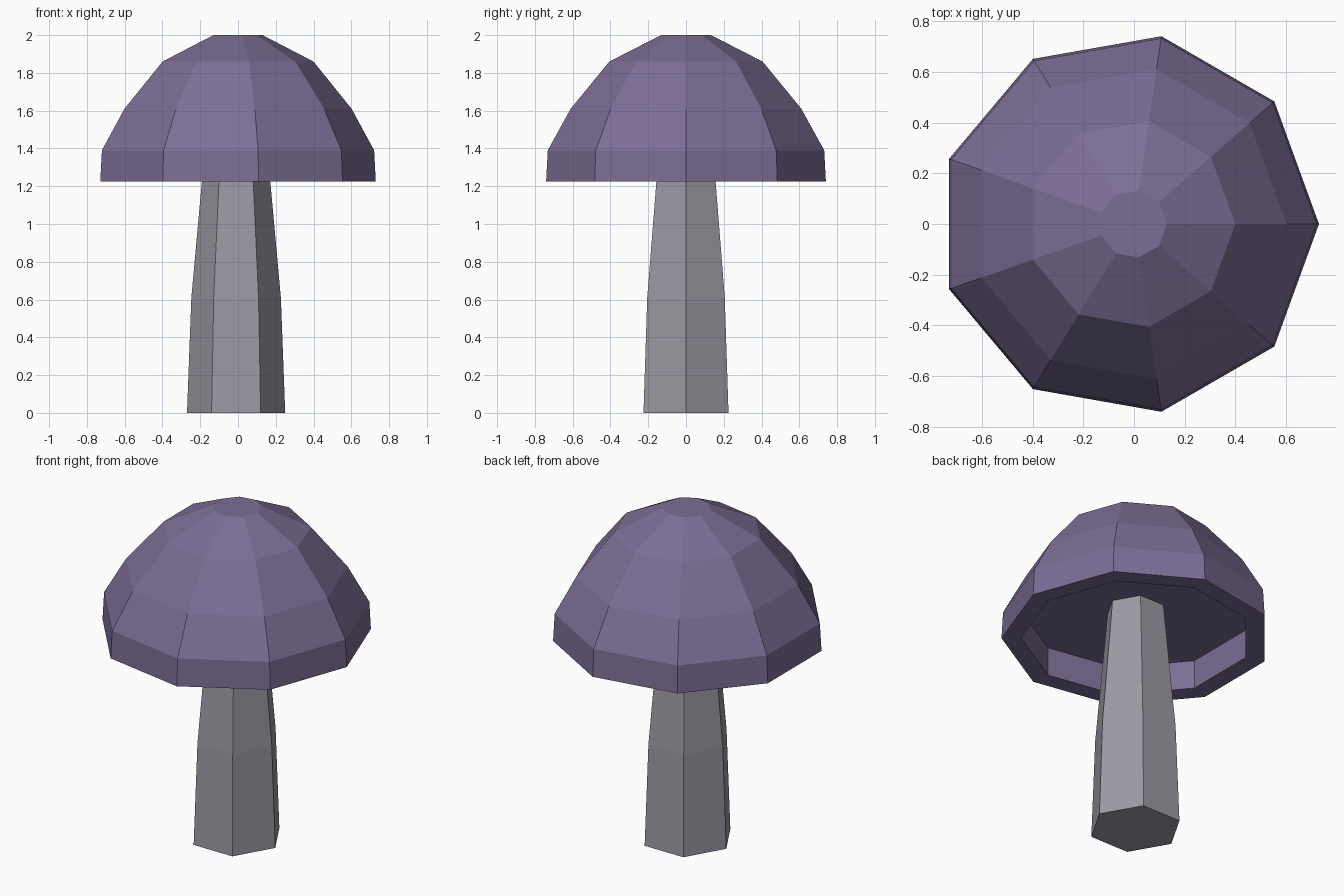
import bpy
import bmesh
from math import cos, sin, tau

if "Cube" in bpy.data.objects:
    bpy.data.objects.remove(bpy.data.objects["Cube"])


def material(name, rgb):
    mat = bpy.data.materials.new(name)
    mat.diffuse_color = (*rgb, 1.0)
    mat.use_nodes = True
    mat.node_tree.nodes["Principled BSDF"].inputs["Base Color"].default_value = mat.diffuse_color
    return mat


def loft(name, sides, profile, mat, shift):
    """Stack polygon rings of (radius, z); shift(radius) gives the x centre."""
    bm = bmesh.new()
    rings = [[bm.verts.new((r * cos(tau * i / sides) + shift(r),
                            r * sin(tau * i / sides), z))
              for i in range(sides)] for r, z in profile]
    for low, high in zip(rings, rings[1:]):
        for i in range(sides):
            j = (i + 1) % sides
            bm.faces.new((low[i], low[j], high[j], high[i]))
    bm.faces.new(rings[0])
    bm.faces.new(rings[-1])
    bmesh.ops.recalc_face_normals(bm, faces=bm.faces)
    mesh = bpy.data.meshes.new(name)
    bm.to_mesh(mesh)
    bm.free()
    mesh.materials.append(mat)
    obj = bpy.data.objects.new(name, mesh)
    bpy.context.collection.objects.link(obj)
    return obj


# Six-sided stem, narrowing upward to the recessed ceiling of the cap
loft("stem", 6, [(0.26, 0.0), (0.237, 0.61), (0.165, 1.402)],
     material("stem_grey", (0.34, 0.32, 0.37)), lambda r: -0.01)

# Nine-sided cap: recessed underside, flat rim, faceted dome
cap_profile = [(0.641, 1.40), (0.641, 1.225),
               (0.752, 1.225), (0.743, 1.39), (0.62, 1.61),
               (0.412, 1.86), (0.134, 2.0)]
loft("cap", 9, cap_profile,
     material("cap_purple", (0.20, 0.155, 0.30)), lambda r: -0.03 * r)
